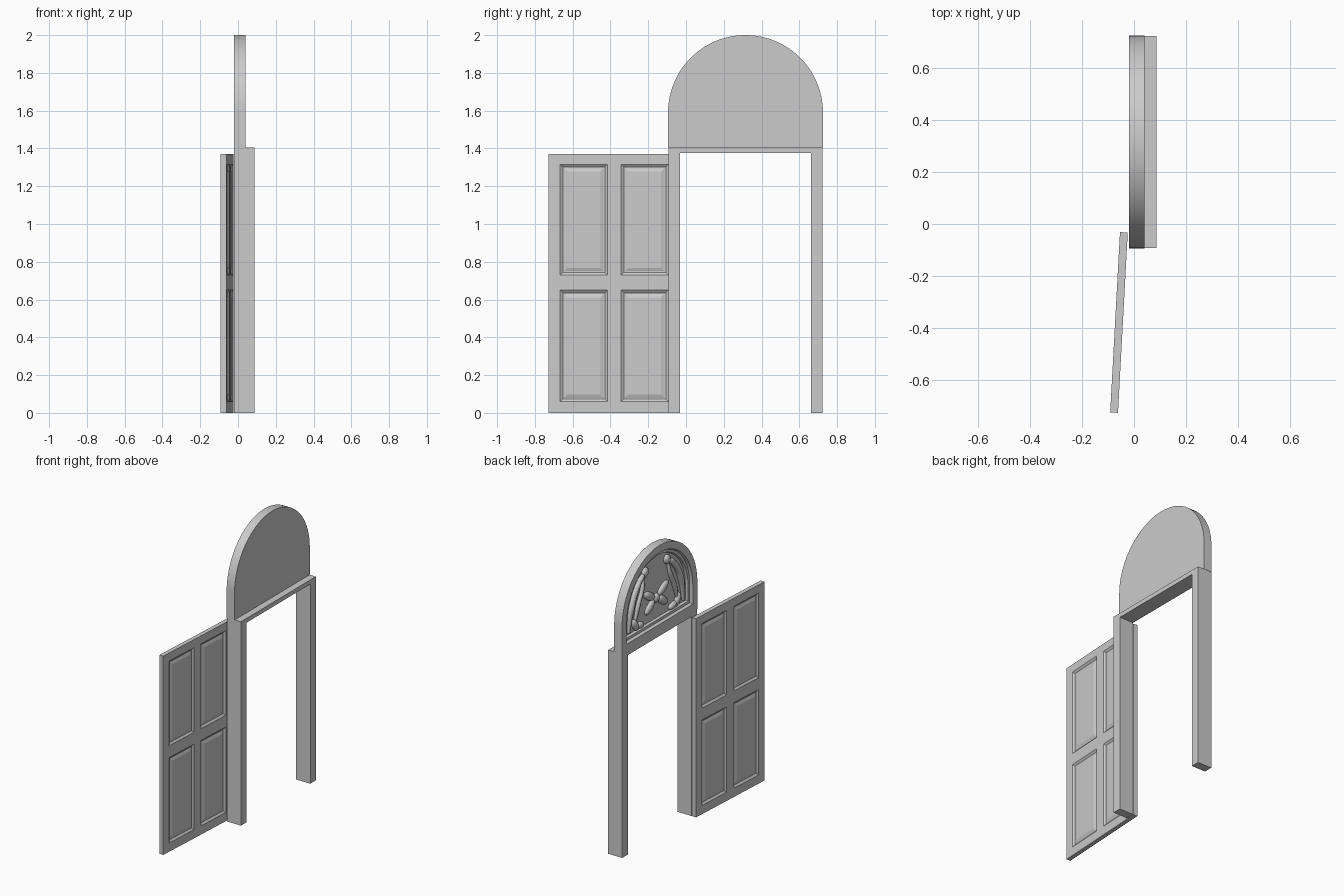
import bpy, bmesh, math
from mathutils import Matrix, Vector

cube = bpy.data.objects.get("Cube")
if cube:
    bpy.data.objects.remove(cube, do_unlink=True)

GREY = (0.6, 0.6, 0.6, 1)
mat = bpy.data.materials.new("plain grey")
mat.use_nodes = True
mat.diffuse_color = GREY
mat.node_tree.nodes["Principled BSDF"].inputs["Base Color"].default_value = GREY

MID_Y = 0.315      # centre line of the doorway
HALF = 0.408       # half width of the frame
FRAME_TOP = 1.405


def smooth(obj, angle):
    bpy.ops.object.select_all(action='DESELECT')
    obj.select_set(True)
    bpy.context.view_layer.objects.active = obj
    bpy.ops.object.shade_smooth_by_angle(angle=math.radians(angle))


def add_mesh(name, bm):
    bmesh.ops.recalc_face_normals(bm, faces=bm.faces)
    mesh = bpy.data.meshes.new(name)
    bm.to_mesh(mesh)
    bm.free()
    mesh.materials.append(mat)
    obj = bpy.data.objects.new(name, mesh)
    bpy.context.collection.objects.link(obj)
    return obj


def slab(profile, x0, x1):
    """Extrude a (y, z) outline from x0 to x1."""
    bm = bmesh.new()
    face = bm.faces.new([bm.verts.new((x0, y, z)) for y, z in profile])
    ext = bmesh.ops.extrude_face_region(bm, geom=[face], use_keep_orig=True)
    verts = [v for v in ext["geom"] if isinstance(v, bmesh.types.BMVert)]
    bmesh.ops.translate(bm, verts=verts, vec=(x1 - x0, 0, 0))
    bmesh.ops.recalc_face_normals(bm, faces=bm.faces)
    return bm


def inset_steps(bm, faces, steps):
    for thickness, depth in steps:
        bmesh.ops.inset_individual(bm, faces=faces, thickness=thickness,
                                   depth=depth, use_even_offset=True)


# Door frame: two posts and a thin lintel
y0, y1 = MID_Y - HALF, MID_Y + HALF
i0, i1, under = y0 + 0.06, y1 - 0.06, 1.375
add_mesh("door_frame", slab(
    [(y0, 0), (i0, 0), (i0, under), (i1, under), (i1, 0), (y1, 0),
     (y1, FRAME_TOP), (y0, FRAME_TOP)], -0.02, 0.087))

# Arched top panel with a stepped recess on one face
SEG = 48
SPRING = 2 - 0.41
outline = [(MID_Y - 0.41, FRAME_TOP), (MID_Y + 0.41, FRAME_TOP)]
outline += [(MID_Y + 0.41 * math.cos(math.pi * i / SEG),
             SPRING + 0.41 * math.sin(math.pi * i / SEG)) for i in range(SEG + 1)]
bm = slab(outline, -0.02, 0.04)
face = [f for f in bm.faces if f.normal.x < -0.9]
inset_steps(bm, face, [(0.05, 0), (0.008, -0.018), (0.018, 0), (0.006, -0.016)])
smooth(add_mesh("arch_panel", bm), 25)

# Door leaf with four raised panels on each face
LENGTH, HEIGHT, THICK = 0.695, 1.37, 0.03
cuts_y = [0.061, 0.311, 0.384, 0.634]
cuts_z = [0.06, 0.65, 0.73, 1.315]
bm = bmesh.new()
bmesh.ops.create_cube(bm, size=1, matrix=Matrix.Translation(
    (0, -LENGTH / 2, HEIGHT / 2)) @ Matrix.Diagonal((THICK, LENGTH, HEIGHT, 1)))
planes = [((0, -c, 0), (0, 1, 0)) for c in cuts_y]
planes += [((0, 0, c), (0, 0, 1)) for c in cuts_z]
for point, normal in planes:
    bmesh.ops.bisect_plane(bm, geom=bm.verts[:] + bm.edges[:] + bm.faces[:],
                           plane_co=point, plane_no=normal)


def is_panel(f):
    c = f.calc_center_median()
    across = any(a < -c.y < b for a, b in (cuts_y[:2], cuts_y[2:]))
    up = any(a < c.z < b for a, b in (cuts_z[:2], cuts_z[2:]))
    return abs(f.normal.x) > 0.9 and across and up


bm.normal_update()
inset_steps(bm, [f for f in bm.faces if is_panel(f)],
            [(0.014, -0.010), (0.006, 0), (0.018, 0.006)])
door = add_mesh("door_leaf", bm)
door.location = (-0.039, -0.032, 0)
door.rotation_euler.z = -math.radians(3.1)


# Carved foliage in the arch, mirrored about the centre line
def leaf(name, y, z, length, width, degrees):
    bpy.ops.mesh.primitive_uv_sphere_add(
        segments=12, ring_count=8, radius=0.5, location=(0.009, MID_Y + y, z),
        rotation=(math.radians(degrees), 0, 0), scale=(0.04, length, width))
    obj = bpy.context.object
    obj.name = name
    obj.data.materials.append(mat)
    smooth(obj, 60)


def stem(name, side, points, thickness):
    curve = bpy.data.curves.new(name, 'CURVE')
    curve.dimensions = '3D'
    curve.bevel_depth = thickness
    curve.bevel_resolution = 2
    curve.resolution_u = 8
    curve.use_fill_caps = True
    spline = curve.splines.new('BEZIER')
    spline.bezier_points.add(len(points) - 1)
    for p, (y, z, r) in zip(spline.bezier_points, points):
        p.co = Vector((0.01, MID_Y + side * y, z))
        p.radius = r
        p.handle_left_type = p.handle_right_type = 'AUTO'
    curve.materials.append(mat)
    bpy.context.collection.objects.link(bpy.data.objects.new(name, curve))


LEAVES = [  # offset, height, length, width, tilt
    (0.075, 1.67, 0.13, 0.055, 30),
    (0.07, 1.59, 0.12, 0.055, -35),
    (0.23, 1.53, 0.10, 0.05, 60),
    (0.18, 1.51, 0.09, 0.045, 10),
    (0.12, 1.85, 0.07, 0.06, 120),
    (0.17, 1.82, 0.08, 0.04, 150),
]
for side, label in ((1, "back"), (-1, "front")):
    stem(label + "_outer_stem", side, [(0.30, 1.50, 0.6), (0.27, 1.66, 1.2),
                                       (0.20, 1.79, 1.1), (0.10, 1.87, 0.5)], 0.02)
    stem(label + "_inner_stem", side, [(0.24, 1.51, 0.5), (0.20, 1.64, 1.1),
                                       (0.15, 1.75, 1.0), (0.13, 1.84, 0.5)], 0.016)
    for n, (y, z, length, width, tilt) in enumerate(LEAVES):
        leaf(f"{label}_leaf_{n + 1}", side * y, z, length, width,
             tilt if side > 0 else 180 - tilt)
leaf("flower_centre", 0, 1.63, 0.06, 0.06, 0)
